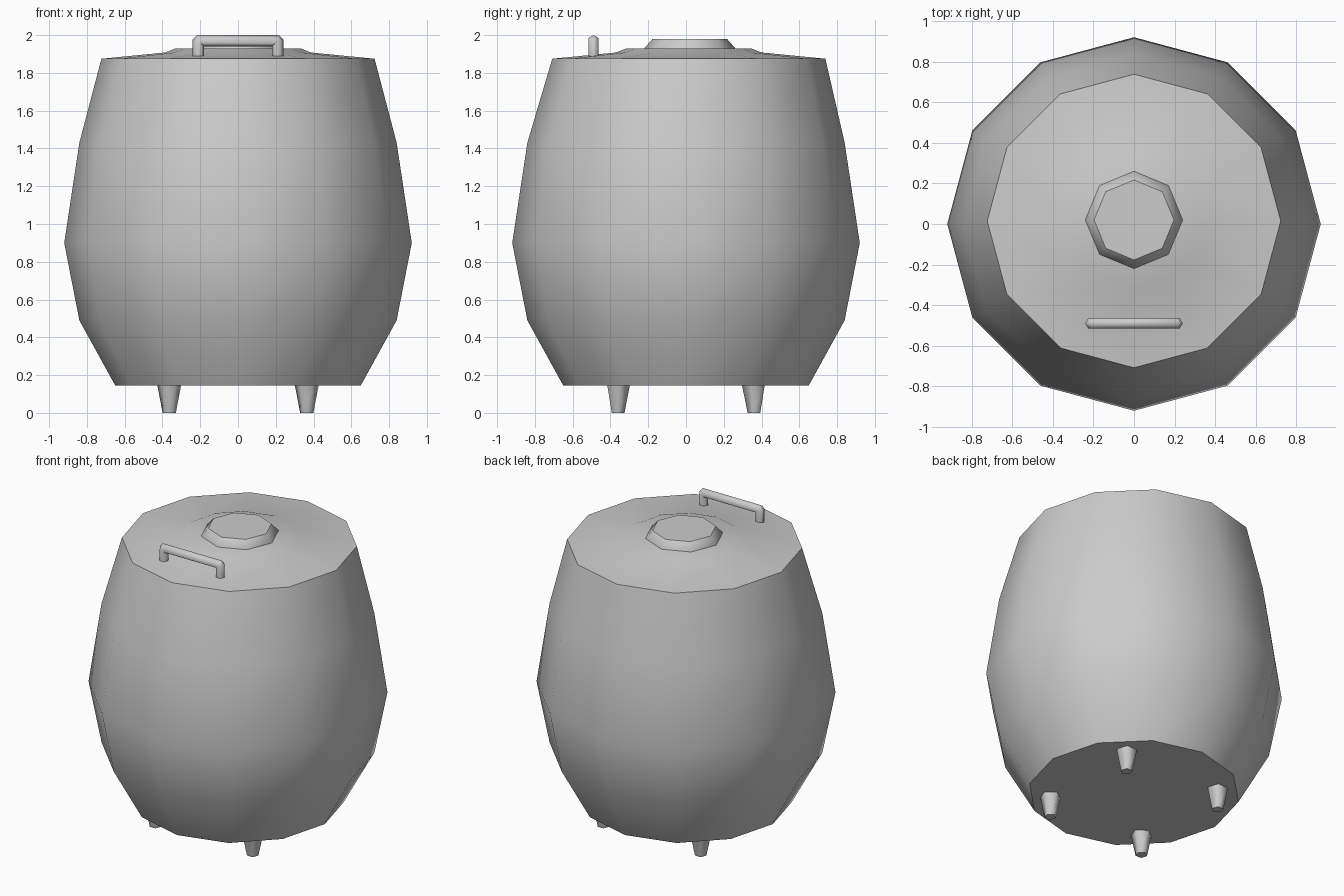
import bpy, bmesh
from math import sin, cos, pi, radians
from mathutils import Vector

if "Cube" in bpy.data.objects:
    bpy.data.objects.remove(bpy.data.objects["Cube"])


def finish(name, bm, angle):
    bmesh.ops.recalc_face_normals(bm, faces=bm.faces[:])
    me = bpy.data.meshes.new(name)
    bm.to_mesh(me)
    bm.free()
    ob = bpy.data.objects.new(name, me)
    bpy.context.collection.objects.link(ob)
    bpy.ops.object.select_all(action='DESELECT')
    bpy.context.view_layer.objects.active = ob
    ob.select_set(True)
    bpy.ops.object.shade_smooth_by_angle(angle=radians(angle))
    return ob


def skin(name, rings, angle):
    """Join successive rings of points with quads and cap both ends."""
    bm = bmesh.new()
    loops = [[bm.verts.new(p) for p in ring] for ring in rings]
    n = len(loops[0])
    for a, b in zip(loops, loops[1:]):
        for i in range(n):
            j = (i + 1) % n
            bm.faces.new((a[i], a[j], b[j], b[i]))
    bm.faces.new(loops[0])
    bm.faces.new(loops[-1])
    return finish(name, bm, angle)


def lathe(name, profile, sides, angle=40, x=0, start=0):
    """Profile entries are (radius, height, y centre)."""
    rings = [[(x + r * cos(start + 2 * pi * i / sides),
               y + r * sin(start + 2 * pi * i / sides), z)
              for i in range(sides)] for r, z, y in profile]
    return skin(name, rings, angle)


# Bulging twelve-sided body with the raised ring on its lid
lathe("barrel_body", [
    (0.65, 0.145, 0.0), (0.84, 0.49, 0.0), (0.92, 0.90, 0.0),
    (0.84, 1.43, 0.0), (0.723, 1.875, 0.015),
    (0.385, 1.908, 0.015), (0.33, 1.93, 0.015)], 12)

# Octagonal cap in the middle of the lid
lathe("lid_cap", [(0.24, 1.92, 0.02), (0.24, 1.932, 0.02), (0.197, 1.98, 0.02)], 8)

# Four tapered five-sided feet
for sx, side in ((-1, "left"), (1, "right")):
    for sy, end in ((-1, "front"), (1, "back")):
        y = 0.363 * sy
        lathe(f"{end}_{side}_foot", [(0.037, 0.0, y), (0.067, 0.15, y)], 5,
              angle=75, x=0.364 * sx, start=-sy * pi / 2)

# Hexagonal-section bar handle, swept through mitred corners
path = [(-0.21, 1.89), (-0.21, 1.96), (-0.20, 1.97), (0.20, 1.97), (0.21, 1.96), (0.21, 1.89)]
offsets = [(-0.03, 0), (-0.03, 0), (-0.017, 0.03), (0.017, 0.03), (0.03, 0), (0.03, 0)]
offsets[1], offsets[4] = (-0.03, 0.015), (0.03, 0.015)
rings = []
for (px, pz), (ox, oz) in zip(path, offsets):
    c, out, across = Vector((px, -0.49, pz)), Vector((ox, 0, oz)), Vector((0, 0.03, 0))
    rings.append([c + out * cos(pi * i / 3) + across * sin(pi * i / 3) for i in range(6)])
skin("lid_handle", rings, 65)
